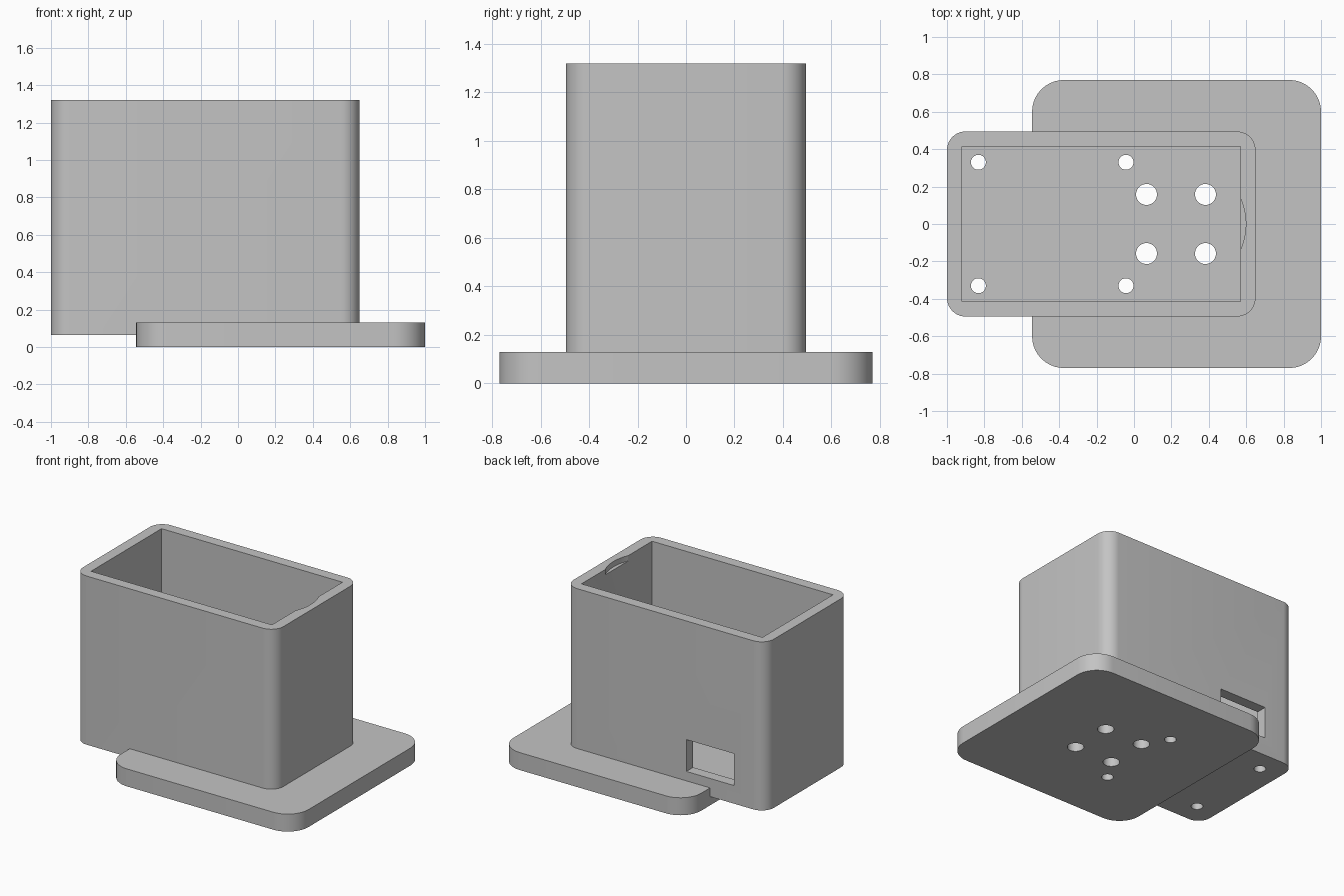
import bpy, bmesh, math
from mathutils import Matrix

cube = bpy.data.objects.get("Cube")
if cube:
    bpy.data.objects.remove(cube, do_unlink=True)

# Single plain grey finish
grey = bpy.data.materials.new("light grey")
grey.use_nodes = True
colour = (0.55, 0.55, 0.55, 1)
grey.diffuse_color = colour
grey.node_tree.nodes["Principled BSDF"].inputs["Base Color"].default_value = colour


def add_object(name, bm):
    mesh = bpy.data.meshes.new(name)
    bmesh.ops.recalc_face_normals(bm, faces=bm.faces)
    bm.to_mesh(mesh)
    bm.free()
    mesh.materials.append(grey)
    obj = bpy.data.objects.new(name, mesh)
    bpy.context.collection.objects.link(obj)
    return obj


def block(name, x0, x1, y0, y1, z0, z1, radius=0.0):
    """Upright block, with rounded vertical corners when a radius is given."""
    bm = bmesh.new()
    bmesh.ops.create_cube(bm, size=1)
    for v in bm.verts:
        v.co.x = x1 if v.co.x > 0 else x0
        v.co.y = y1 if v.co.y > 0 else y0
        v.co.z = z1 if v.co.z > 0 else z0
    if radius:
        upright = [e for e in bm.edges
                   if abs(e.verts[0].co.z - e.verts[1].co.z) > 0.01]
        bmesh.ops.bevel(bm, geom=upright, offset=radius, segments=10,
                        profile=0.5, affect='EDGES')
    return add_object(name, bm)


def cylinder(name, x, y, z0, z1, radius, sides=40):
    bm = bmesh.new()
    bmesh.ops.create_cone(bm, cap_ends=True, segments=sides, radius1=radius,
                          radius2=radius, depth=z1 - z0,
                          matrix=Matrix.Translation((x, y, (z0 + z1) / 2)))
    return add_object(name, bm)


def combine(target, tool, operation):
    mod = target.modifiers.new(tool.name, 'BOOLEAN')
    mod.operation = operation
    mod.solver = 'EXACT'
    mod.object = tool
    bpy.context.view_layer.objects.active = target
    bpy.ops.object.modifier_apply(modifier=mod.name)
    bpy.data.objects.remove(tool, do_unlink=True)


# Open box standing on an offset, rounded mounting plate
housing = block("housing", -1, 0.65, -0.495, 0.495, 0.065, 1.32, 0.1)
plate = block("mounting_plate", -0.545, 1, -0.77, 0.77, 0, 0.13, 0.17)
combine(housing, plate, 'UNION')

# Hollow interior
cavity = block("cavity", -0.92, 0.57, -0.415, 0.415, 0.145, 1.5)
combine(housing, cavity, 'DIFFERENCE')

# Shallow curved relief at the rim of the right-hand wall
relief = cylinder("rim_relief", 0.255, 0, 1.28, 1.5, 0.343, 96)
combine(housing, relief, 'DIFFERENCE')

# Cable window through the back wall
window = block("cable_window", -0.74, -0.35, 0.36, 0.6, 0.2, 0.437)
combine(housing, window, 'DIFFERENCE')

# Screw holes through floor and plate, mirrored front to back
holes = [(-0.832, 0.33, 0.04), (-0.043, 0.33, 0.04),
         (0.067, 0.158, 0.056), (0.382, 0.158, 0.056)]
for x, y, radius in holes:
    for side in (-1, 1):
        combine(housing, cylinder("screw_hole", x, side * y, -0.2, 0.4, radius),
                'DIFFERENCE')

# Smooth the rounded corners and holes, keep the other edges crisp
bpy.ops.object.select_all(action='DESELECT')
housing.select_set(True)
bpy.context.view_layer.objects.active = housing
bpy.ops.object.shade_smooth_by_angle(angle=math.radians(30))
